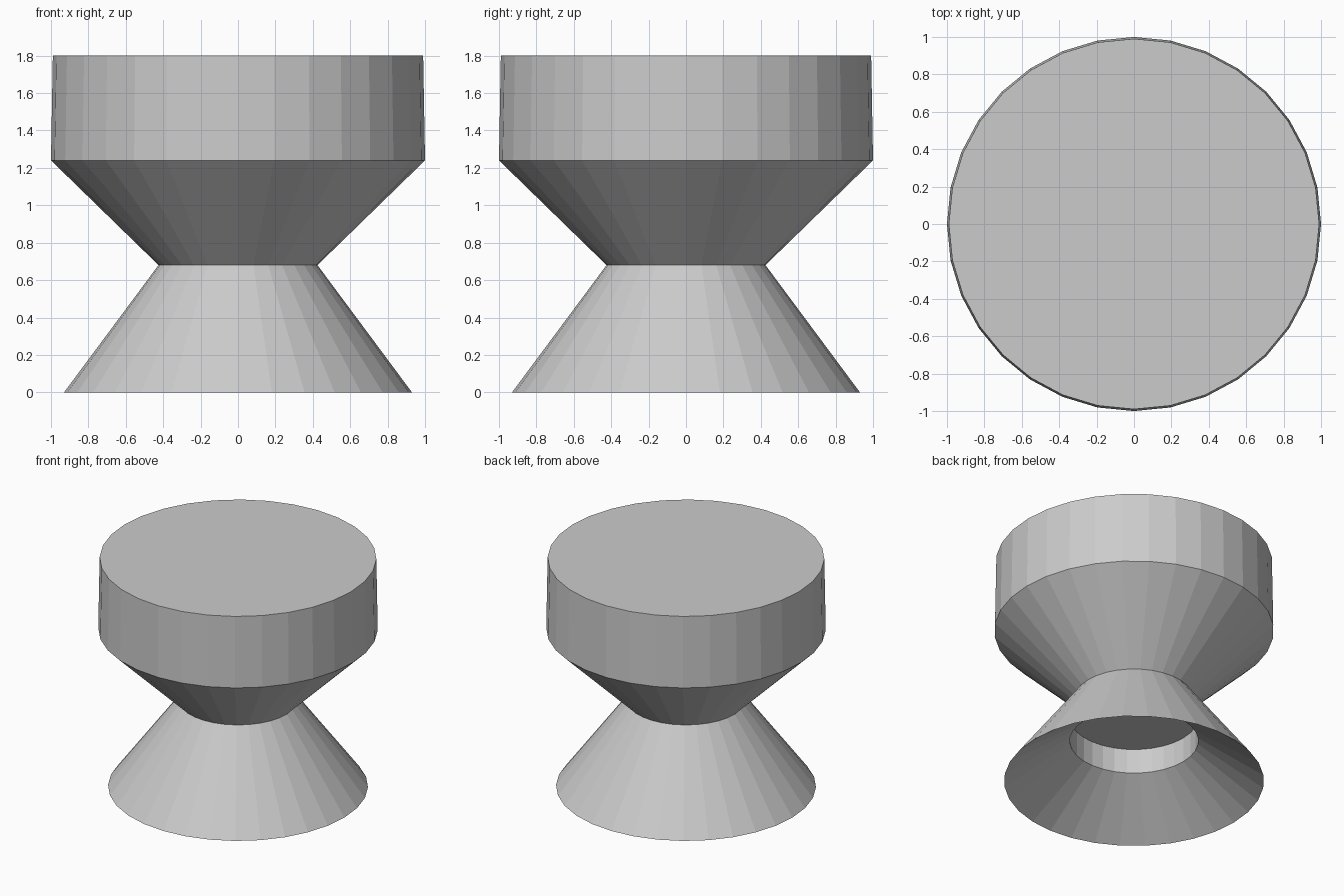
import bpy, bmesh
from math import cos, sin, tau

if "Cube" in bpy.data.objects:
    bpy.data.objects.remove(bpy.data.objects["Cube"])

SIDES = 32


def lathe(name, profile):
    """Revolve an (r, z) profile around z and cap both ends."""
    bm = bmesh.new()
    rings = [[bm.verts.new((r * cos(tau * i / SIDES), r * sin(tau * i / SIDES), z))
              for i in range(SIDES)] for r, z in profile]
    for low, high in zip(rings, rings[1:]):
        for i in range(SIDES):
            j = (i + 1) % SIDES
            bm.faces.new((low[i], low[j], high[j], high[i]))
    bm.faces.new(rings[0][::-1])
    bm.faces.new(rings[-1])
    bmesh.ops.recalc_face_normals(bm, faces=bm.faces[:])
    mesh = bpy.data.meshes.new(name)
    bm.to_mesh(mesh)
    bm.free()
    obj = bpy.data.objects.new(name, mesh)
    bpy.context.collection.objects.link(obj)
    return obj


# One solid: socket ceiling, socket wall, hollow underside, foot, neck, drum, top
lathe("pedestal_knob", [
    (0.46, 0.525), (0.46, 0.33), (0.93, 0.0),
    (0.425, 0.68), (1.0, 1.24), (0.99, 1.80),
])
